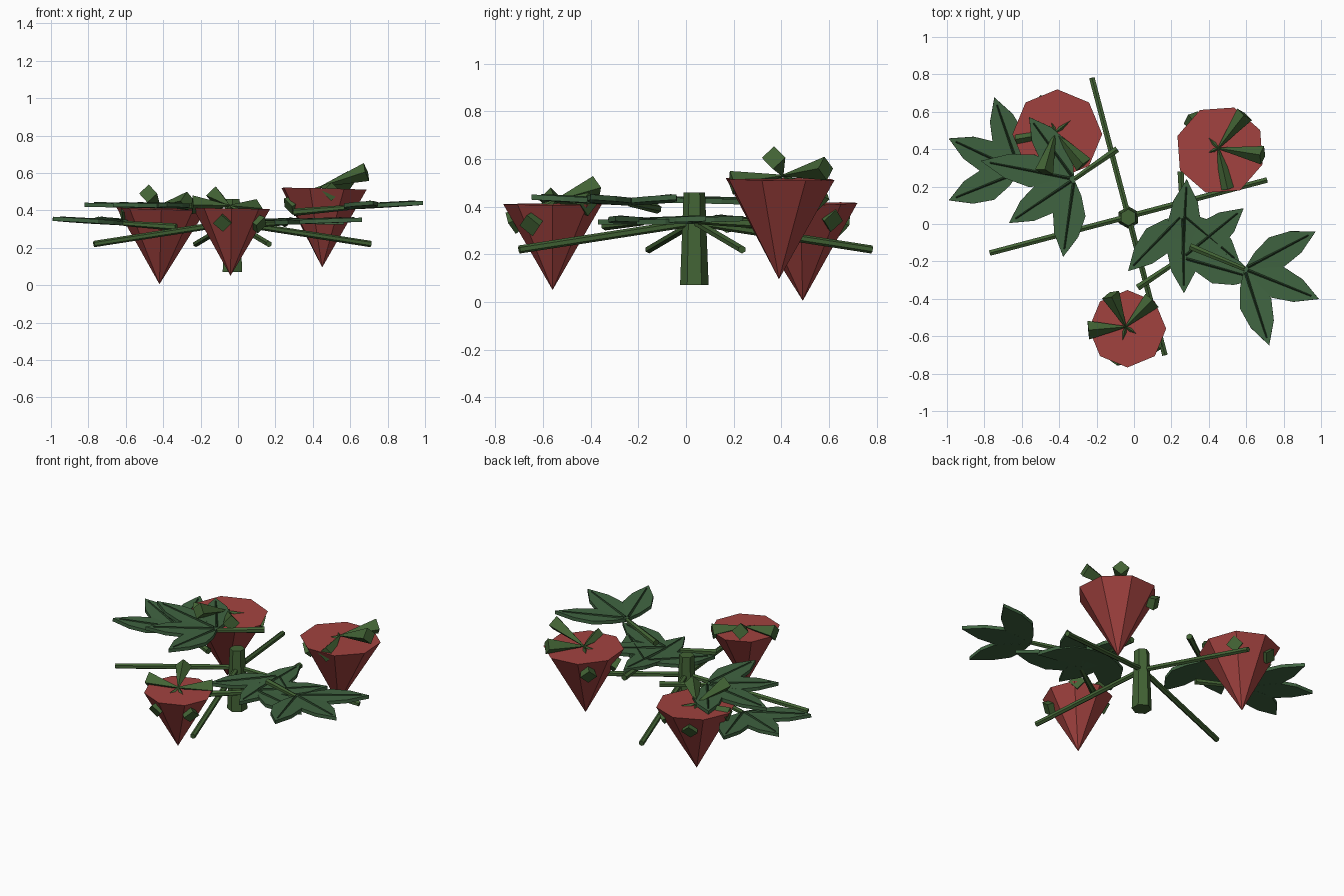
import bpy, bmesh, math
from mathutils import Vector

if "Cube" in bpy.data.objects:
    bpy.data.objects.remove(bpy.data.objects["Cube"])


def material(name, rgb):
    m = bpy.data.materials.new(name)
    m.diffuse_color = (*rgb, 1)
    m.use_nodes = True
    m.node_tree.nodes["Principled BSDF"].inputs["Base Color"].default_value = m.diffuse_color
    return m


RED = material("berry_red", (0.36, 0.055, 0.05))
LEAF = material("leaf_green", (0.05, 0.125, 0.052))
VEIN = material("vein_green", (0.02, 0.05, 0.02))
STEM = material("stem_green", (0.055, 0.125, 0.035))


def cone(name, a, b, r1, r2, sides, mat):
    """Flat-shaded tapered prism from point a to point b."""
    a, b = Vector(a), Vector(b)
    d = b - a
    bpy.ops.mesh.primitive_cone_add(vertices=sides, radius1=r1, radius2=r2,
                                    depth=d.length, location=(a + b) / 2,
                                    rotation=d.to_track_quat('Z', 'Y').to_euler())
    o = bpy.context.object
    o.name = name
    o.data.materials.append(mat)
    return o


def leaf(name, base, tip, width=0.088, thick=0.022):
    """Pointed leaf plate with a raised midrib."""
    base, tip = Vector(base), Vector(tip)
    d = tip - base
    side = d.cross(Vector((0, 0, 1))).normalized()
    up = side.cross(d).normalized()
    half = [(0.2, 0.58), (0.45, 1.0), (0.72, 0.74)]
    outline = [(0, 0)] + half + [(1, 0)] + [(t, -w) for t, w in reversed(half)]
    bm = bmesh.new()
    rings = [[bm.verts.new(base + d * t + side * w * width + up * h)
              for t, w in outline] for h in (-thick / 2, thick / 2)]
    bm.faces.new(rings[0])
    bm.faces.new(rings[1])
    n = len(outline)
    for i in range(n):
        j = (i + 1) % n
        bm.faces.new((rings[0][i], rings[0][j], rings[1][j], rings[1][i]))
    bmesh.ops.recalc_face_normals(bm, faces=bm.faces)
    me = bpy.data.meshes.new(name)
    bm.to_mesh(me)
    bm.free()
    me.materials.append(LEAF)
    bpy.context.collection.objects.link(bpy.data.objects.new(name, me))
    lift = up * thick * 0.5
    cone(name + "_midrib", base + d * 0.05 + lift, base + d * 0.9 + lift,
         0.008, 0.004, 4, VEIN)


# Central crown
cone("crown", (-0.03, 0.035, 0.07), (-0.03, 0.035, 0.46), 0.06, 0.045, 6, STEM)

# Four drooping runners
for i, (x, y) in enumerate([(0.71, 0.235), (-0.225, 0.78), (-0.77, -0.155), (0.165, -0.70)]):
    cone(f"runner_{i}", (-0.03, 0.04, 0.335), (x, y, 0.22), 0.017, 0.017, 6, STEM)

# Leaf clusters: petiole start, leaf base, tip height, (angle, length) of leaves
clusters = [
    ((0.30, -0.12, 0.39), (0.59, -0.24, 0.415), 0.44,
     [(27.7, 0.43), (-22, 0.43), (-72, 0.43)]),
    ((-0.33, 0.17, 0.31), (-0.61, 0.28, 0.33), 0.355,
     [(155, 0.42), (109, 0.42), (202, 0.41)]),
    ((-0.09, 0.40, 0.425), (-0.32, 0.24, 0.42), 0.43,
     [(126, 0.41), (169, 0.51), (214, 0.42), (262, 0.42)]),
    ((0.02, -0.34, 0.32), (0.26, -0.18, 0.335), 0.35,
     [(-16, 0.42), (39, 0.42), (87, 0.42)]),
    ((0.25, 0.28, 0.33), (0.26, 0.05, 0.34), 0.335,
     [(-89, 0.42), (-134, 0.42), (-40, 0.40)]),
]
for i, (start, base, zt, leaves) in enumerate(clusters):
    cone(f"petiole_{i}", start, base, 0.02, 0.014, 6, STEM)
    for j, (ang, length) in enumerate(leaves):
        a = math.radians(ang)
        tip = (base[0] + length * math.cos(a), base[1] + length * math.sin(a), zt)
        leaf(f"leaf_{i}_{j}", base, tip)

# Berries: top centre, apex, radius, and sepals (angle, end height, length)
berries = [
    ((0.46, 0.395, 0.515), (0.45, 0.39, 0.095), 0.24,
     [(52, 0.56, 0.23), (-9, 0.605, 0.24), (-77, 0.50, 0.22), (132, 0.43, 0.22), (205, 0.42, 0.2)]),
    ((-0.41, 0.48, 0.41), (-0.42, 0.49, 0.005), 0.24,
     [(254, 0.49, 0.22), (311, 0.45, 0.23), (38, 0.34, 0.21), (190, 0.39, 0.21), (112, 0.32, 0.19)]),
    ((-0.035, -0.56, 0.41), (-0.04, -0.56, 0.05), 0.207,
     [(115, 0.48, 0.19), (45, 0.41, 0.20), (185, 0.43, 0.20), (258, 0.33, 0.19), (-32, 0.32, 0.2)]),
]
for i, (top, apex, r, sepals) in enumerate(berries):
    cone(f"berry_{i}", apex, top, 0, r, 8, RED)
    hub = Vector((top[0] - 0.01, top[1] + 0.01, top[2] + 0.015))
    for j, (ang, z, length) in enumerate(sepals):
        a = math.radians(ang)
        end = (hub.x + length * math.cos(a), hub.y + length * math.sin(a), z)
        cone(f"sepal_{i}_{j}", hub, end, 0.004, 0.05, 4, STEM)
